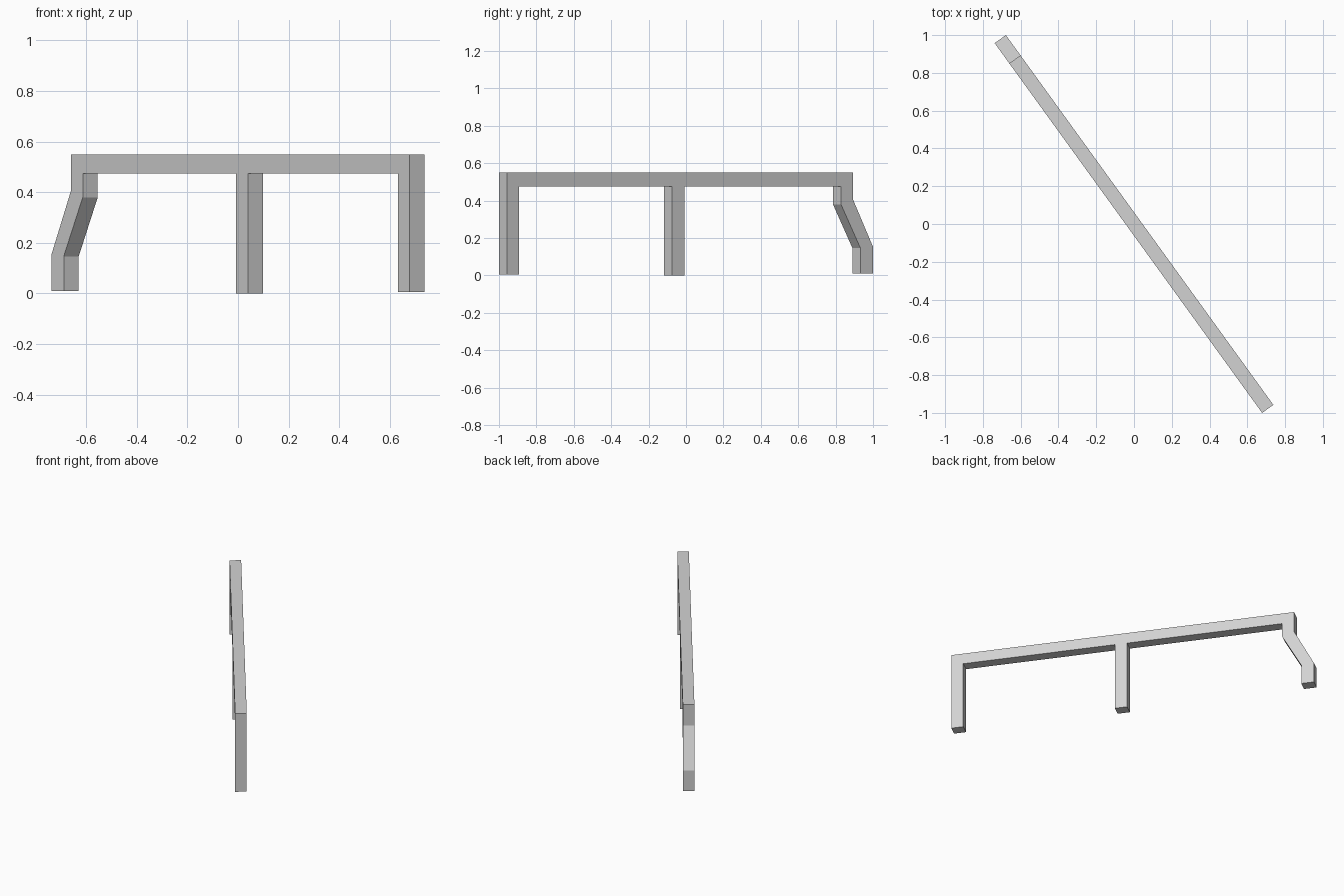
import bpy
import bmesh
import math
from mathutils import Vector

if "Cube" in bpy.data.objects:
    bpy.data.objects.remove(bpy.data.objects["Cube"])

HALF_WIDTH = 0.0365
ANGLE = math.atan2(-0.81, 0.586)   # heading of the rail seen from above

grey = bpy.data.materials.new("light grey")
grey.use_nodes = True
colour = (0.65, 0.65, 0.65, 1)
grey.diffuse_color = colour
grey.node_tree.nodes["Principled BSDF"].inputs["Base Color"].default_value = colour


def extruded_part(name, profile):
    """Extrude a side profile (along, height) across the rail's width."""
    bm = bmesh.new()
    face = bm.faces.new([bm.verts.new((u, -HALF_WIDTH, z)) for u, z in profile])
    new = bmesh.ops.extrude_face_region(bm, geom=[face])["geom"]
    moved = [v for v in new if isinstance(v, bmesh.types.BMVert)]
    bmesh.ops.translate(bm, verts=moved, vec=Vector((0, 2 * HALF_WIDTH, 0)))
    bmesh.ops.recalc_face_normals(bm, faces=bm.faces)
    mesh = bpy.data.meshes.new(name)
    bm.to_mesh(mesh)
    bm.free()
    mesh.materials.append(grey)
    part = bpy.data.objects.new(name, mesh)
    part.rotation_euler.z = ANGLE
    bpy.context.collection.objects.link(part)
    return part


def box_profile(u0, u1, z0, z1):
    return [(u0, z0), (u1, z0), (u1, z1), (u0, z1)]


# Long top rail
START, END, UNDER, TOP = -1.076, 1.208, 0.475, 0.55
extruded_part("top_rail", box_profile(START, END, UNDER, TOP))

# Straight posts
extruded_part("middle_post", box_profile(0.037, 0.119, 0, UNDER))
extruded_part("end_post", box_profile(1.129, END, 0.005, UNDER))

# Cranked post that steps outwards to its foot
extruded_part("cranked_post", [
    (START, UNDER), (START, 0.405), (-1.208, 0.152), (-1.208, 0.01),
    (-1.124, 0.01), (-1.124, 0.147), (-0.996, 0.38), (-0.996, UNDER)])
